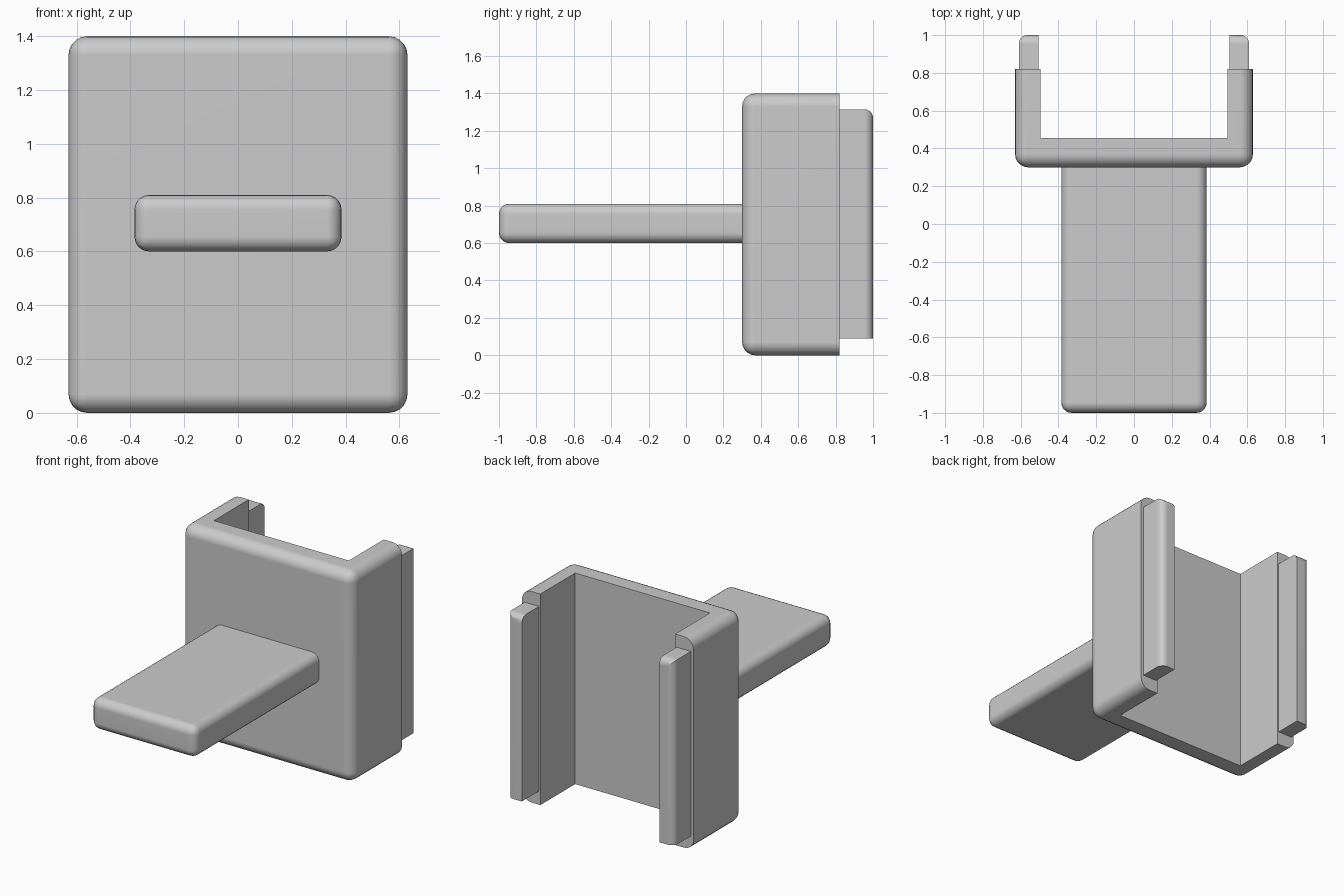
import bpy, bmesh

cube = bpy.data.objects.get("Cube")
if cube:
    bpy.data.objects.remove(cube, do_unlink=True)

GREY = (0.6, 0.6, 0.6, 1)
grey = bpy.data.materials.new("light grey")
grey.use_nodes = True
grey.diffuse_color = GREY
grey.node_tree.nodes["Principled BSDF"].inputs["Base Color"].default_value = GREY


def extrude_part(name, outline, z0, z1, radius, rounded):
    """Extrude an xy outline upwards and round the edges chosen by a rule."""
    bm = bmesh.new()
    base = bm.faces.new([bm.verts.new((x, y, z0)) for x, y in outline])
    top = bmesh.ops.extrude_face_region(bm, geom=[base])["geom"]
    verts = [v for v in top if isinstance(v, bmesh.types.BMVert)]
    bmesh.ops.translate(bm, verts=verts, vec=(0, 0, z1 - z0))
    bmesh.ops.recalc_face_normals(bm, faces=bm.faces[:])
    edges = [e for e in bm.edges if rounded(e.verts[0].co, e.verts[1].co)]
    bmesh.ops.bevel(bm, geom=edges, offset=radius, segments=5, profile=0.5,
                    affect='EDGES', clamp_overlap=True)
    bmesh.ops.recalc_face_normals(bm, faces=bm.faces[:])
    mesh = bpy.data.meshes.new(name)
    bm.to_mesh(mesh)
    bm.free()
    mesh.materials.append(grey)
    obj = bpy.data.objects.new(name, mesh)
    bpy.context.collection.objects.link(obj)
    bpy.ops.object.select_all(action='DESELECT')
    obj.select_set(True)
    bpy.context.view_layer.objects.active = obj
    bpy.ops.object.shade_smooth_by_angle()
    normals = obj.modifiers.new("flat faces", 'WEIGHTED_NORMAL')
    normals.keep_sharp = True
    return obj


def box(x0, x1, y0, y1):
    return [(x0, y0), (x1, y0), (x1, y1), (x0, y1)]


# Channel body: U-shaped bracket, rounded outside, sharp at the back and inside
W, INNER, FRONT, FLOOR, BACK = 0.63, 0.495, 0.30, 0.455, 0.82
outline = [(-W, FRONT), (W, FRONT), (W, BACK), (INNER, BACK), (INNER, FLOOR),
           (-INNER, FLOOR), (-INNER, BACK), (-W, BACK)]


def body_edge(a, b):
    on_front = max(a.y, b.y) < FRONT + 0.01
    on_side = min(abs(a.x), abs(b.x)) > W - 0.01 and abs(a.y - b.y) > 0.1
    return on_front or on_side


extrude_part("channel_body", outline, 0, 1.40, 0.07, body_edge)

# Tongue: flat bar, rounded except where it enters the body
extrude_part("tongue", box(-0.385, 0.385, -1, 0.34), 0.60, 0.81, 0.055,
             lambda a, b: min(a.y, b.y) < -0.9)

# Rails: rounded on the outer back edge and the top back edge, mirrored
TOP, END, OUT = 1.315, 1.0, 0.61


def rail_edge(a, b):
    at_end = min(a.y, b.y) > END - 0.01
    outer = min(a.x, b.x) > OUT - 0.01
    upper = min(a.z, b.z) > TOP - 0.01
    return at_end and (outer or upper)


rail = extrude_part("back_rails", box(0.505, OUT, 0.79, END), 0.09, TOP,
                    0.045, rail_edge)
rail.modifiers.new("mirror", 'MIRROR')
rail.modifiers.move(1, 0)
